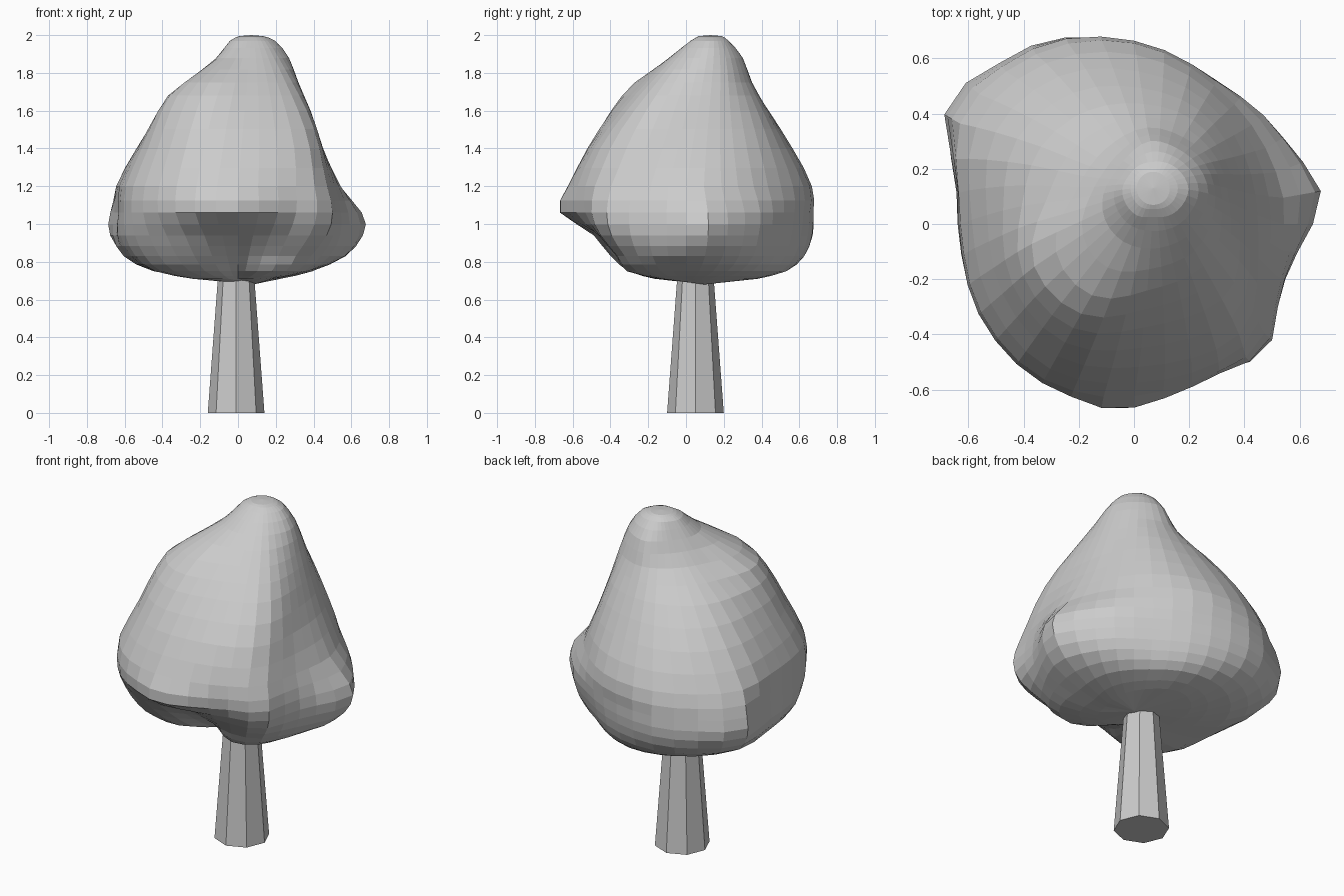
import bpy, bmesh, math

if "Cube" in bpy.data.objects:
    bpy.data.objects.remove(bpy.data.objects["Cube"])

SEG = 36    # facets around the canopy
STEPS = 2   # facet rows between two measured levels

# Canopy cross-sections: height -> radii every 30 degrees, from +x towards +y
LEVELS = {
    0.71: (.20, .26, .32, .38, .33, .22, .20, .27, .18, .08, .16, .20),
    0.75: (.38, .44, .47, .53, .54, .50, .44, .47, .35, .18, .36, .40),
    0.83: (.56, .56, .54, .61, .68, .68, .58, .57, .46, .30, .42, .50),
    0.94: (.62, .61, .58, .645, .74, .75, .64, .63, .56, .45, .52, .57),
    1.06: (.61, .62, .60, .655, .74, .74, .635, .65, .66, .65, .60, .58),
    1.20: (.54, .55, .58, .655, .71, .72, .63, .64, .65, .62, .60, .55),
    1.40: (.43, .44, .48, .52, .58, .60, .55, .57, .59, .55, .54, .47),
    1.60: (.34, .34, .36, .37, .40, .43, .44, .50, .51, .44, .42, .38),
    1.75: (.27, .27, .26, .26, .24, .24, .27, .37, .40, .33, .31, .29),
    1.88: (.21, .20, .19, .19, .16, .15, .17, .19, .20, .20, .20, .20),
    1.97: (.13, .12, .11, .10, .10, .10, .11, .11, .11, .10, .11, .12),
}

# Local lumps: angle, height, outward amount, angular spread, height spread
LUMPS = [
    (10, 1.00, .06, 11, .14),     # right tip
    (316, 1.02, .075, 12, .20),   # front right corner
    (345, 0.95, -.02, 9, .15),    # hollow between them
    (316, 1.45, .05, 18, .28),    # ridge rising from that corner
    (264, 1.08, .025, 9, .10),    # front tip
    (146, 1.02, .055, 9, .14),    # back left corner
    (166, 1.02, -.03, 9, .20),    # flat left side
    (205, 1.69, .025, 25, .07),   # left shoulder
]


def spline(a, b, c, d, t):
    return 0.5 * (2 * b + (c - a) * t + (2 * a - 5 * b + 4 * c - d) * t ** 2
                  + (3 * b - a - 3 * c + d) * t ** 3)


def around(radii, u):
    n = len(radii)
    i = int(u * n)
    return spline(*(radii[(i + k) % n] for k in (-1, 0, 1, 2)), u * n - i)


def lump(angle, z):
    total = 0
    for a, h, amount, wa, wz in LUMPS:
        da = (angle - a + 180) % 360 - 180
        total += amount * math.exp(-(da / wa) ** 2 - ((z - h) / wz) ** 2)
    return total


def make_object(name, bm):
    bmesh.ops.recalc_face_normals(bm, faces=bm.faces)
    mesh = bpy.data.meshes.new(name)
    bm.to_mesh(mesh)
    bm.free()
    obj = bpy.data.objects.new(name, mesh)
    bpy.context.collection.objects.link(obj)
    return obj


# Canopy: lumpy loft whose axis leans towards the peak
bm = bmesh.new()
rows = [(z,) + tuple(around(r, s / SEG) for s in range(SEG)) for z, r in LEVELS.items()]
rows.append((1.995,) + (0.06,) * SEG)
last = len(rows) - 1
rings = []
for j in range(last * STEPS + 1):
    i = min(j // STEPS, last - 1)
    t = j / STEPS - i
    near = [rows[min(max(i + k, 0), last)] for k in (-1, 0, 1, 2)]
    z, *radii = [spline(*col, t) for col in zip(*near)]
    lean = max(0, (z - 1.2) / 0.8)
    ring = []
    for s, r in enumerate(radii):
        a = math.tau * s / SEG
        r += lump(math.degrees(a), z)
        ring.append(bm.verts.new((0.07 * lean + r * math.cos(a),
                                  0.13 * lean + r * math.sin(a), z)))
    rings.append(ring)
for low, high in zip(rings, rings[1:]):
    for s in range(SEG):
        n = (s + 1) % SEG
        bm.faces.new((low[s], low[n], high[n], high[s]))
# Close the underside and the peak
for ring, tip in ((rings[0], (0.08, 0.10, 0.68)), (rings[-1], (0.07, 0.13, 2.0))):
    v = bm.verts.new(tip)
    for s in range(SEG):
        bm.faces.new((ring[s], ring[(s + 1) % SEG], v))
make_object("canopy", bm)

# Trunk: tapered eight-sided post
bm = bmesh.new()
bmesh.ops.create_cone(bm, cap_ends=True, segments=8, radius1=0.15, radius2=0.09, depth=0.8)
trunk = make_object("trunk", bm)
trunk.location = (-0.01, 0.05, 0.4)
